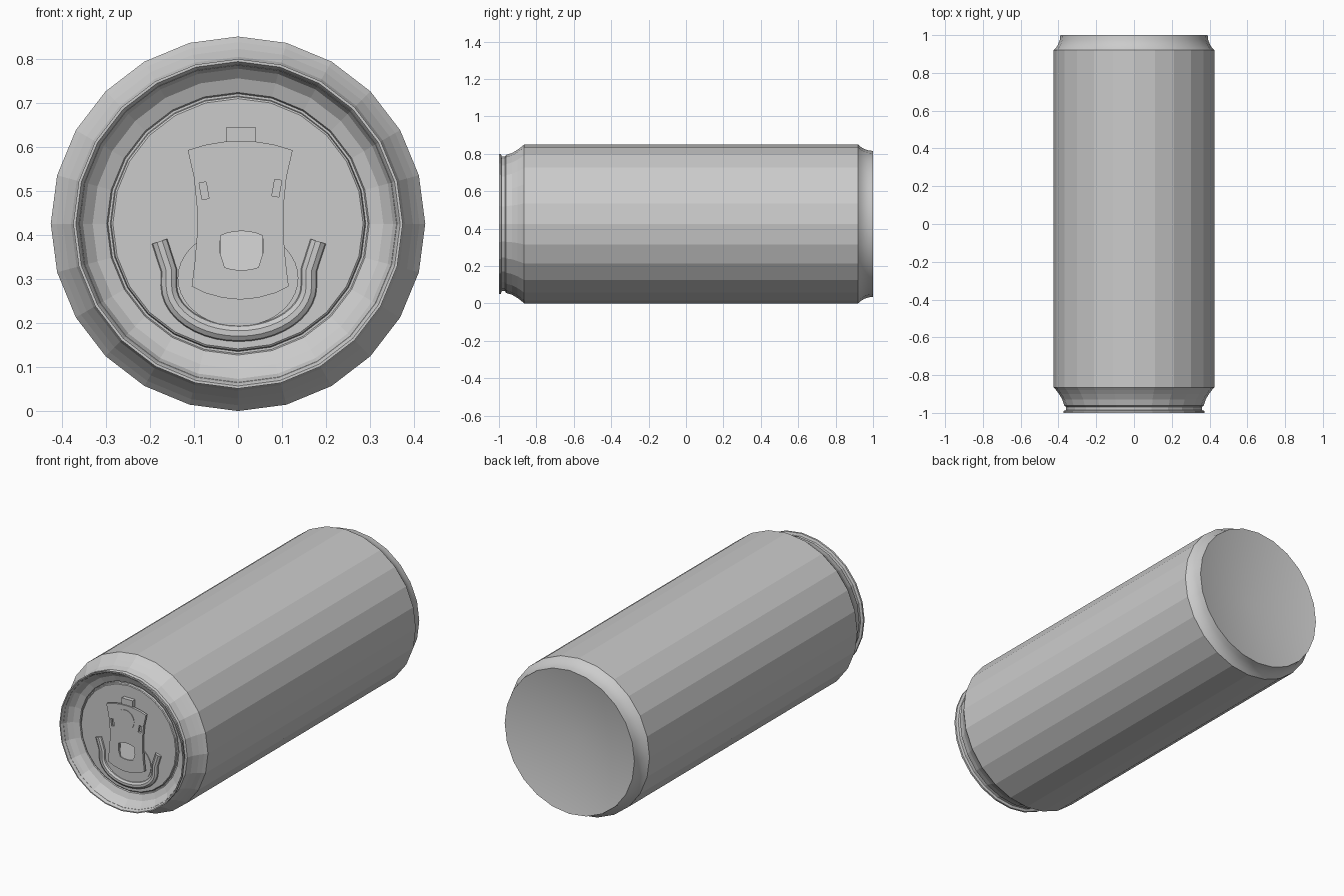
import bpy, bmesh, math

if "Cube" in bpy.data.objects:
    bpy.data.objects.remove(bpy.data.objects["Cube"])

SIDES, AXIS_Z = 24, 0.425
PANEL_Y = -0.94


def lathe(name, profile):
    """Revolve (y, radius) points around the can's long axis."""
    bm = bmesh.new()
    rings = []
    for y, r in profile:
        if r == 0:
            rings.append([bm.verts.new((0, y, AXIS_Z))] * SIDES)
        else:
            rings.append([bm.verts.new((r * math.sin(math.tau * j / SIDES), y,
                                        AXIS_Z + r * math.cos(math.tau * j / SIDES)))
                          for j in range(SIDES)])
    for a, b in zip(rings, rings[1:]):
        for j in range(SIDES):
            k = (j + 1) % SIDES
            bm.faces.new(list(dict.fromkeys((a[j], a[k], b[k], b[j]))))
    mesh = bpy.data.meshes.new(name)
    bm.to_mesh(mesh)
    bm.free()
    ob = bpy.data.objects.new(name, mesh)
    bpy.context.collection.objects.link(ob)
    return ob


def select(ob):
    bpy.ops.object.select_all(action='DESELECT')
    ob.select_set(True)
    bpy.context.view_layer.objects.active = ob


def smooth(ob, degrees):
    select(ob)
    bpy.ops.object.shade_smooth_by_angle(angle=math.radians(degrees))


def new_curve(name, loops, dims, cyclic):
    cu = bpy.data.curves.new(name, 'CURVE')
    cu.dimensions = dims
    for pts in loops:
        sp = cu.splines.new('POLY')
        sp.points.add(len(pts) - 1)
        for p, (x, z) in zip(sp.points, pts):
            p.co = (x, z, 0, 1)
        sp.use_cyclic_u = cyclic
    ob = bpy.data.objects.new(name, cu)
    bpy.context.collection.objects.link(ob)
    ob.rotation_euler.x = math.pi / 2
    return ob


def to_mesh(ob):
    select(ob)
    bpy.ops.object.convert(target='MESH')
    smooth(bpy.context.object, 35)


def plate(name, loops, front, back, centre=(0, 0), tilt=0):
    """Flat plate facing -y; the first loop is the outline, the rest are holes."""
    ob = new_curve(name, loops, '2D', True)
    ob.data.fill_mode = 'BOTH'
    ob.data.extrude = (back - front) / 2
    ob.location = (centre[0], (front + back) / 2, centre[1])
    ob.rotation_euler.x -= math.radians(tilt)
    to_mesh(ob)


def arc(cx, cz, rx, rz, a0=0, a1=360, n=32):
    full = abs(a1 - a0) == 360
    ts = [math.radians(a0 + (a1 - a0) * i / (n if full else n - 1)) for i in range(n)]
    return [(cx + rx * math.cos(t), cz + rz * math.sin(t)) for t in ts]


def mirrored(half, cx):
    """Close a right-hand half outline (offsets from cx, top to bottom)."""
    return [(cx + x, z) for x, z in half] + [(cx - x, z) for x, z in reversed(half) if x > 0]


def slot(cx, cz, w, h, degrees):
    c, s = math.cos(math.radians(degrees)), math.sin(math.radians(degrees))
    return [(cx + c * x * w / 2 - s * z * h / 2, cz + s * x * w / 2 + c * z * h / 2)
            for x, z in ((-1, -1), (1, -1), (1, 1), (-1, 1))]


# Can wall with necked front and seam
lathe("can_body", [(-1, .374), (-.99, .374), (-.985, .360), (-.968, .360), (-.962, .369),
                   (-.93, .379), (-.90, .397), (-.88, .412), (-.865, .425), (.92, .425)])

# Base with rounded shoulder and hollow bottom
base = lathe("can_base", [(.92, .425), (.935, .411), (.955, .400), (.975, .393),
                          (1, .390), (.925, 0)])
smooth(base, 40)

# Recessed lid, groove and rim
lathe("lid", [(PANEL_Y, 0), (PANEL_Y, .284), (-.937, .288), (-.926, .290), (-.926, .295),
              (-.933, .298), (-.945, .330), (-.965, .352), (-.995, .365), (-1, .368), (-1, .374)])

# Mouth panel
plate("mouth_panel", [arc(0, .302, .137, .110, n=40)], PANEL_Y - .004, PANEL_Y + .004)

# Raised U-shaped bead around the mouth
left, right = [(-.178, .385), (-.157, .320)], [(.161, .320), (.182, .385)]
bead = new_curve("mouth_bead", [left + arc(.002, .285, .159, .109, 180, 360, 21) + right],
                 '3D', False)
bead.data.bevel_depth = .020
bead.data.bevel_resolution = 3
bead.data.use_fill_caps = True
bead.location.y = PANEL_Y + .005
to_mesh(bead)

# Pull tab with finger hole and two slots
CX = .005
half = [(0, .613), (.04, .611), (.08, .604), (.119, .592), (.105, .530), (.098, .460),
        (.098, .400), (.103, .340), (.110, .283), (.08, .268), (.04, .257), (0, .253)]
hole = mirrored([(0, .409), (.03, .405), (.048, .398), (.049, .360), (.038, .326),
                 (.02, .321), (0, .320)], CX + .003)
plate("pull_tab", [mirrored(half, CX), hole, slot(-.077, .500, .016, .038, 10),
                   slot(.088, .506, .016, .038, -10)], -.968, -.955)

# Sloping lip inside the finger hole
plate("finger_lip", [slot(0, 0, .096, .090, 0)], -.955, -.951, (CX + .003, .363), 12)

# Rivet and tab nose
plate("rivet", [arc(0, .535, .054, .054)], -.971, PANEL_Y + .003)
plate("tab_nose", [slot(.007, .627, .066, .036, 0)], -.962, PANEL_Y + .003)
